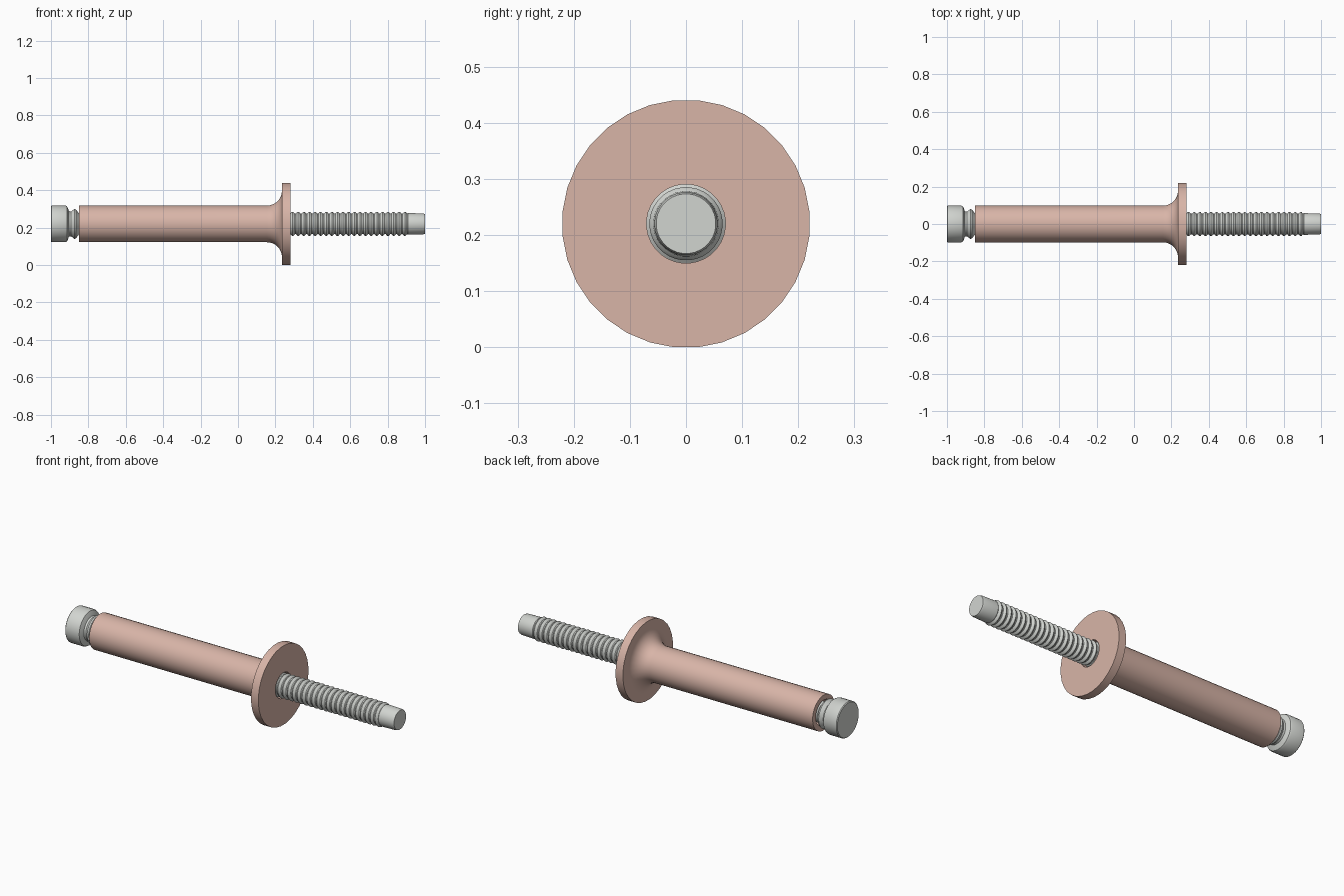
import bpy, bmesh, math

if "Cube" in bpy.data.objects:
    bpy.data.objects.remove(bpy.data.objects["Cube"])

AXIS_Z = 0.22


def material(name, rgb):
    m = bpy.data.materials.new(name)
    m.diffuse_color = (*rgb, 1)
    m.use_nodes = True
    m.node_tree.nodes["Principled BSDF"].inputs["Base Color"].default_value = m.diffuse_color
    return m


def lathe(name, profile, mat, sides=32, closed=False):
    """Spin (x, radius) points round the long axis; flat edge on top."""
    bm = bmesh.new()
    s = 1 / math.cos(math.pi / sides)
    rings = []
    for x, r in profile:
        ring = []
        for i in range(sides):
            a = 2 * math.pi * (i + 0.5) / sides
            ring.append(bm.verts.new((x, r * s * math.cos(a), AXIS_Z + r * s * math.sin(a))))
        rings.append(ring)
    pairs = list(zip(rings, rings[1:]))
    if closed:
        pairs.append((rings[-1], rings[0]))
    for a, b in pairs:
        for i in range(sides):
            j = (i + 1) % sides
            bm.faces.new((a[i], a[j], b[j], b[i]))
    if not closed:
        bm.faces.new(rings[0])
        bm.faces.new(rings[-1])
    bmesh.ops.recalc_face_normals(bm, faces=bm.faces[:])
    me = bpy.data.meshes.new(name)
    bm.to_mesh(me)
    bm.free()
    me.materials.append(mat)
    ob = bpy.data.objects.new(name, me)
    bpy.context.collection.objects.link(ob)
    bpy.ops.object.select_all(action='DESELECT')
    ob.select_set(True)
    bpy.context.view_layer.objects.active = ob
    bpy.ops.object.shade_smooth_by_angle(angle=math.radians(30))
    return ob


pink = material("dusty_pink", (0.69, 0.46, 0.39))
grey = material("light_grey", (0.64, 0.66, 0.63))

# Hollow sleeve: straight tube, curved fillet, flat flange, bore
fillet = [(0.155 + 0.08 * math.sin(a), 0.178 - 0.08 * math.cos(a))
          for a in (math.radians(90 * i / 8) for i in range(9))]
sleeve = [(-0.85, 0.07), (-0.85, 0.098)] + fillet
sleeve += [(0.235, 0.22), (0.28, 0.22), (0.28, 0.07)]
lathe("sleeve", sleeve, pink, closed=True)

# Pin: rounded head, waisted neck, plain shank inside the sleeve
pin = [(-1.0, 0.094), (-0.996, 0.098), (-0.922, 0.098), (-0.914, 0.094),
       (-0.908, 0.08), (-0.904, 0.068), (-0.893, 0.066), (-0.875, 0.08),
       (-0.867, 0.078), (-0.85, 0.056), (0.235, 0.056)]

# Ridged grip section
pitch, start, count = 0.03, 0.25, 22
for k in range(count):
    x = start + k * pitch
    pin += [(x, 0.055), (x + 0.007, 0.063), (x + 0.012, 0.065),
            (x + 0.017, 0.063), (x + 0.024, 0.055)]

# Tapered tip
pin += [(0.908, 0.058), (0.99, 0.056), (1.0, 0.053)]
lathe("pin", pin, grey)
